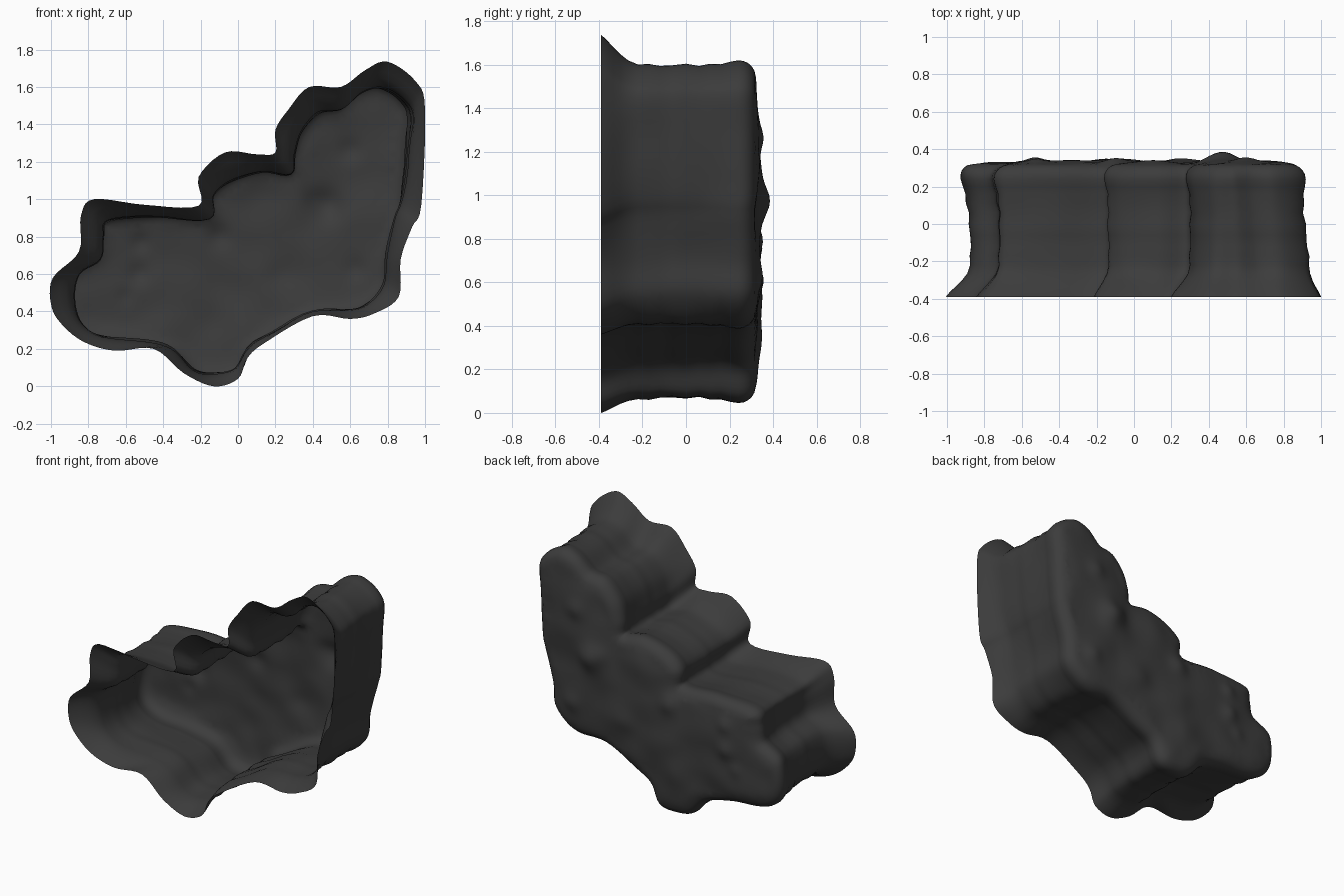
import bpy, bmesh, math
from mathutils import Vector, noise
from mathutils.geometry import delaunay_2d_cdt

if "Cube" in bpy.data.objects:
    bpy.data.objects.remove(bpy.data.objects["Cube"])

# Flared open rim at the front (x, z)
RIM = [(-.13, .0), (0, .04), (.05, .15), (.14, .23), (.4, .375), (.6, .36), (.73, .39),
       (.86, .48), (.87, .68), (.93, .85), (.98, .97), (1.0, 1.48), (.95, 1.63), (.8, 1.735),
       (.68, 1.69), (.55, 1.6), (.38, 1.6), (.27, 1.48), (.2, 1.37), (.2, 1.25), (.1, 1.24),
       (-.07, 1.25), (-.21, 1.12), (-.21, .965), (-.5, .97), (-.77, 1.0), (-.84, .91),
       (-.85, .72), (-.99, .58), (-1.0, .44), (-.95, .34), (-.83, .24), (-.66, .19),
       (-.45, .2), (-.29, .07)]
# Body section behind the rim, matching point for point
BODY = [(-.12, .07), (-.01, .09), (.05, .2), (.14, .27), (.4, .4), (.6, .41), (.7, .45),
        (.78, .55), (.79, .7), (.84, .9), (.88, 1.03), (.93, 1.4), (.9, 1.52), (.78, 1.595),
        (.66, 1.57), (.55, 1.48), (.43, 1.46), (.34, 1.36), (.3, 1.24), (.28, 1.14), (.13, 1.15),
        (-.03, 1.1), (-.13, 1.02), (-.155, .9), (-.42, .905), (-.69, .89), (-.72, .8),
        (-.74, .68), (-.85, .6), (-.87, .45), (-.83, .33), (-.72, .265), (-.5, .245),
        (-.35, .2), (-.23, .09)]
# Lumps on the back wall: x, z, height, radius
LUMPS = [(.48, .97, .045, .11), (.4, 1.0, .012, .07), (.6, 1.26, .022, .08), (-.53, .6, .02, .07),
         (-.52, .77, .018, .06), (-.1, .8, .022, .08), (.63, .62, .02, .08), (-.6, .48, .012, .06),
         (.22, .6, .012, .09), (-.15, .33, .018, .12), (-.12, .55, .015, .12)]


def smooth_loop(pts, n=5):
    """Closed Catmull-Rom curve through the points."""
    p = [Vector(q) for q in pts]
    out = []
    for i in range(len(p)):
        a, b, c, d = p[i - 1], p[i], p[(i + 1) % len(p)], p[(i + 2) % len(p)]
        for k in range(n):
            t = k / n
            out.append(.5 * (2 * b + (c - a) * t + (2 * a - 5 * b + 4 * c - d) * t * t
                             + (3 * b - a - 3 * c + d) * t ** 3))
    return out


def outward(loop):
    """Smoothed outward normals of an anticlockwise loop."""
    n = len(loop)
    res = []
    for i in range(n):
        t = loop[(i + 2) % n] - loop[i - 2]
        res.append(Vector((t.y, -t.x)).normalized())
    return res


rim, body = smooth_loop(RIM), smooth_loop(BODY)
normals = outward(body)
N = len(rim)
bm = bmesh.new()

# Wall slices: y, blend from rim to body, offset along the normal
slices = [(-.39, 0, 0), (-.365, .16, 0), (-.335, .4, 0), (-.3, .66, 0), (-.265, .86, 0),
          (-.22, .98, 0), (-.17, 1, .005), (-.12, 1, -.003), (-.06, 1, 0), (0, 1, .006),
          (.06, 1, -.004), (.11, 1, .006), (.16, 1, .003), (.2, 1, .013), (.24, 1, .02),
          (.265, 1, .017), (.285, 1, .008), (.302, 1, -.007), (.314, 1, -.026)]
rings = []
for y, t, off in slices:
    ring = []
    for r, b, n in zip(rim, body, normals):
        q = r.lerp(b, t) + n * off
        w = .012 * min(1, max(0, y + .39) * 8) * noise.noise((q.x * 5, y * 5, q.y * 5))
        q += n * w
        # Tall right end tapers and low left end spreads towards the back
        if q.x > .5:
            q.x -= .035 * max(0, (y + .2) / .45) * min(1, max(0, (q.y - .9) / .4)) * min(1, (q.x - .5) / .3)
        elif q.x < -.7:
            q.x -= .035 * max(0, y / .25) * min(1, (-.7 - q.x) / .15)
        ring.append(bm.verts.new((q.x, y, q.y)))
    rings.append(ring)
for a, b in zip(rings, rings[1:]):
    for i in range(N):
        j = (i + 1) % N
        bm.faces.new((a[i], a[j], b[j], b[i]))

# Lumpy back wall filling the last ring
edge = [Vector((v.co.x, v.co.z)) for v in rings[-1]]
grid = []
for i in range(-34, 35):
    for k in range(1, 62):
        q = Vector((i * .027 + .0135 * (k % 2), k * .027))
        if min((q - e).length for e in edge) > .02:
            grid.append(q)
verts, _, faces, origin, _, _ = delaunay_2d_cdt(
    edge + grid, [], [list(range(N))], 1, 1e-5)
cap = {}


def cap_vert(i):
    if i not in cap:
        src = [o for o in origin[i] if o < N]
        if src:
            cap[i] = rings[-1][src[0]]
        else:
            q = verts[i]
            d = min((q - e).length for e in edge)
            y = .314 + .022 * (1 - math.exp(-d / .07))
            y += .014 * min(1, d / .05) * noise.noise((q.x * 5, 3, q.y * 5))
            y += sum(h * math.exp(-((q.x - x) ** 2 + (q.y - z) ** 2) / (r * r * .6))
                     for x, z, h, r in LUMPS) * min(1, d / .05)
            cap[i] = bm.verts.new((q.x, min(y, .39), q.y))
    return cap[i]


for f in faces:
    vs = [cap_vert(i) for i in f]
    if len(set(vs)) == 3:
        bm.faces.new(vs)
bmesh.ops.recalc_face_normals(bm, faces=bm.faces)

# Keep the open shell facing outwards
big = [f for f in bm.faces if f.calc_center_median().y > .32]
if sum(f.normal.y for f in big) < 0:
    bmesh.ops.reverse_faces(bm, faces=bm.faces)

mesh = bpy.data.meshes.new("rock_shell")
bm.to_mesh(mesh)
bm.free()
mesh.shade_smooth()
shell = bpy.data.objects.new("rock_shell", mesh)
bpy.context.collection.objects.link(shell)

# Dark stone colour
stone = bpy.data.materials.new("dark_stone")
stone.diffuse_color = (.045, .045, .045, 1)
stone.use_nodes = True
stone.node_tree.nodes["Principled BSDF"].inputs["Base Color"].default_value = stone.diffuse_color
mesh.materials.append(stone)
